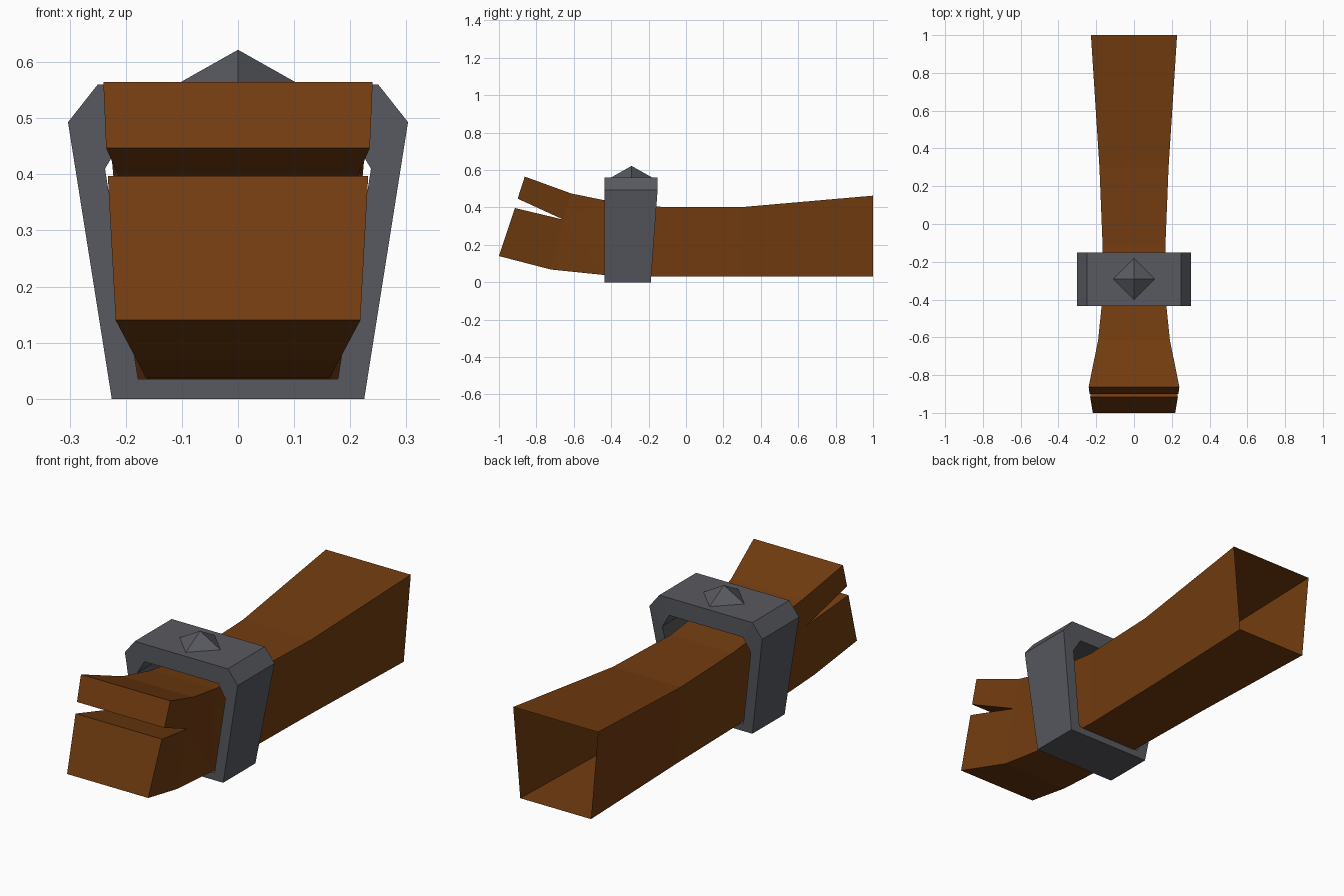
import bpy, bmesh

if "Cube" in bpy.data.objects:
    bpy.data.objects.remove(bpy.data.objects["Cube"])


def material(name, rgb):
    m = bpy.data.materials.new(name)
    m.diffuse_color = (*rgb, 1)
    m.use_nodes = True
    m.node_tree.nodes["Principled BSDF"].inputs["Base Color"].default_value = m.diffuse_color
    return m


wood = material("brown wood", (0.168, 0.045, 0.005))
iron = material("dark iron", (0.098, 0.1, 0.115))


def finish(name, bm, mat, recalc=True):
    if recalc:
        bmesh.ops.recalc_face_normals(bm, faces=bm.faces)
    me = bpy.data.meshes.new(name)
    bm.to_mesh(me)
    bm.free()
    me.materials.append(mat)
    ob = bpy.data.objects.new(name, me)
    bpy.context.collection.objects.link(ob)
    return ob


# Wooden beam: mirrored vertex pairs (y, z, half width), rear end left open
bm = bmesh.new()


def pair(y, z, w):
    return bm.verts.new((-w, y, z)), bm.verts.new((w, y, z))


def strip(a, b):
    bm.faces.new((a[0], a[1], b[1], b[0]))


def sides(*pairs):
    for i in (0, 1):
        bm.faces.new([p[i] for p in pairs])


tops = [pair(*p) for p in ((1, .463, .228), (.3, .402, .183), (-.12, .402, .166),
                           (-.42, .435, .170), (-.615, .475, .190), (-.862, .565, .240))]
bots = [pair(*p) for p in ((1, .03, .190), (.3, .03, .166), (-.12, .03, .158),
                           (-.42, .037, .163), (-.722, .068, .180), (-1, .14, .218))]
notch = pair(-.656, .335, .186)
upper_lip = pair(-.900, .447, .235)
lower_lip = pair(-.915, .397, .232)

for row in (tops, bots):
    for a, b in zip(row, row[1:]):
        strip(a, b)
for i in range(3):
    sides(tops[i], tops[i + 1], bots[i + 1], bots[i])
sides(tops[3], tops[4], notch)
sides(tops[3], notch, bots[3])
sides(notch, bots[4], bots[3])
# split end: upper and lower jaws
sides(tops[4], tops[5], upper_lip, notch)
sides(notch, lower_lip, bots[5], bots[4])
strip(tops[5], upper_lip)
strip(upper_lip, notch)
strip(notch, lower_lip)
strip(lower_lip, bots[5])
finish("split_beam", bm, wood)

# Iron band: outer and inner half profiles (x, z), mirrored into closed loops
outer = [(.225, 0), (.303, .493), (.25, .56)]
inner = [(.178, .035), (.237, .41), (.198, .475)]


def rear_y(z):
    return -.188 + .036 * min(z / .493, 1)


def loop(bm, half, y_of):
    pts = half + [(-x, z) for x, z in reversed(half)]
    return [bm.verts.new((x, y_of(z), z)) for x, z in pts]


bm = bmesh.new()
of, inf = (loop(bm, h, lambda z: -.435) for h in (outer, inner))
ob_, inb = (loop(bm, h, rear_y) for h in (outer, inner))
for a, b in ((of, inf), (inf, inb), (inb, ob_), (ob_, of)):
    for i in range(6):
        j = (i + 1) % 6
        bm.faces.new((a[i], a[j], b[j], b[i]))
finish("iron_band", bm, iron)

# Pyramid stud on top of the band
bm = bmesh.new()
bmesh.ops.create_cone(bm, segments=4, radius1=.11, radius2=0, depth=.062, cap_ends=True)
bmesh.ops.translate(bm, verts=bm.verts, vec=(0, -.291, .591))
finish("pyramid_stud", bm, iron)
